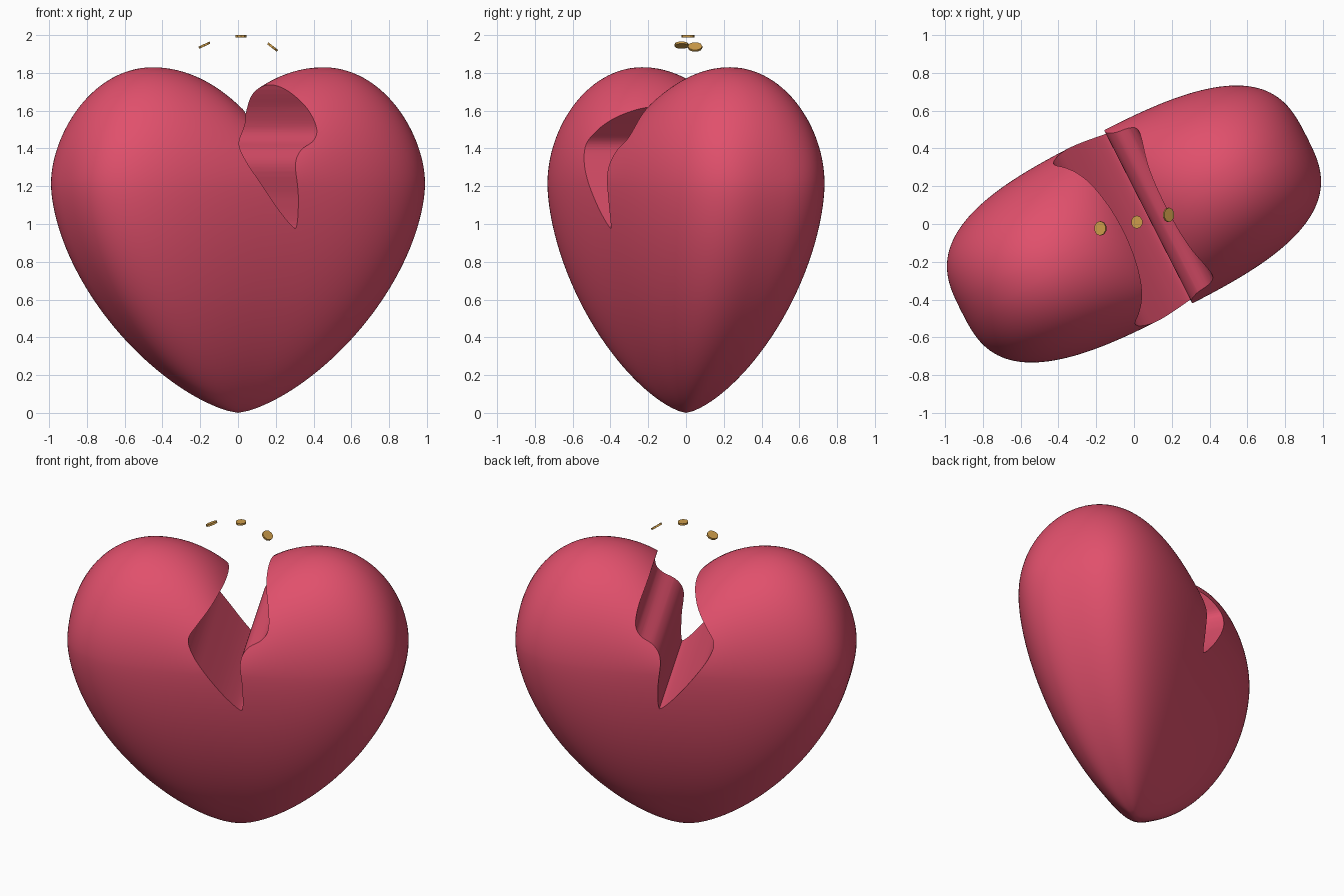
import bpy, math
from mathutils import Vector

if "Cube" in bpy.data.objects:
    bpy.data.objects.remove(bpy.data.objects["Cube"])

TURN = math.radians(27)                 # heart is turned about z
A, B, P = 1.025, 0.515, 3.0             # widest section: superellipse
Z0, H, PEAK = 1.21, 0.62, 0.507         # height of that section, lobe rise, lobe position
SIDES = 144


def material(name, rgb):
    m = bpy.data.materials.new(name)
    m.diffuse_color = (*rgb, 1)
    m.use_nodes = True
    m.node_tree.nodes["Principled BSDF"].inputs["Base Color"].default_value = m.diffuse_color
    return m


def make(name, verts, faces, mat):
    me = bpy.data.meshes.new(name)
    me.from_pydata(verts, [], faces)
    me.materials.append(mat)
    ob = bpy.data.objects.new(name, me)
    bpy.context.collection.objects.link(ob)
    return ob


def section(t):
    c, s = math.cos(t), math.sin(t)
    return (A * math.copysign(abs(c) ** (2 / P), c), B * math.copysign(abs(s) ** (2 / P), s))


def top_height(u, v):
    # two rounded lobes meeting in a valley at u = 0
    u = abs(u)
    d = (u - PEAK) / (A - PEAK) if u > PEAK else (PEAK - u) / 0.6
    ridge = H * math.sqrt(max(0, 1 - d * d))
    half = B * max(1e-9, 1 - (u / A) ** P) ** (1 / P)
    return Z0 + ridge * math.sqrt(max(0, 1 - min(1, abs(v) / half) ** 2))


def smooth_loop(pts, n=6):
    out = []
    for i in range(len(pts)):
        a, b, c, d = (Vector(pts[(i + k - 1) % len(pts)]) for k in range(4))
        for j in range(n):
            t = j / n
            out.append(0.5 * (2 * b + (c - a) * t + (2 * a - 5 * b + 4 * c - d) * t * t
                              + (3 * b - a - 3 * c + d) * t ** 3))
    return out


red = material("red", (0.75, 0.08, 0.15))
gold = material("gold", (0.62, 0.34, 0.07))

# heart body: tapered rings below, lobed dome above
outline = [section(2 * math.pi * i / SIDES) for i in range(SIDES)]
verts, rings = [(0, 0, 0)], 0
for i in range(1, 41):
    z = Z0 * (i / 40) ** 1.3
    s = (1 - (1 - z / Z0) ** 1.7) ** 0.69
    verts += [(u * s, v * s, z) for u, v in outline]
    rings += 1
for i in range(1, 48):
    r = math.cos(i / 48 * math.pi / 2)
    verts += [(u * r, v * r, top_height(u * r, v * r)) for u, v in outline]
    rings += 1
verts.append((0, 0, top_height(0, 0)))
last, faces = len(verts) - 1, []
for i in range(SIDES):
    j = (i + 1) % SIDES
    faces.append((0, 1 + j, 1 + i))
    for k in range(rings - 1):
        a, b = 1 + k * SIDES, 1 + (k + 1) * SIDES
        faces.append((a + i, a + j, b + j, b + i))
    e = 1 + (rings - 1) * SIDES
    faces.append((e + i, e + j, last))
heart = make("heart", verts, faces, red)

# jagged crack profile (u, z), pushed through the whole thickness
crack = smooth_loop([
    (0.075, 0.985), (0.098, 1.0), (0.098, 1.14), (0.085, 1.30), (0.125, 1.385), (0.21, 1.44),
    (0.245, 1.50), (0.235, 1.60), (0.19, 1.74), (0.16, 1.95), (0.0, 1.95), (-0.04, 1.68),
    (-0.095, 1.605), (-0.19, 1.495), (-0.235, 1.42), (-0.205, 1.33), (-0.13, 1.22), (-0.02, 1.08)])
n = len(crack)
cv = [(p.x, y, p.y) for y in (-0.8, 0.8) for p in crack]
cf = [tuple(range(n)), tuple(reversed(range(n, 2 * n)))]
cf += [((i + 1) % n, i, n + i, n + (i + 1) % n) for i in range(n)]
cutter = make("crack_cutter", cv, cf, red)
cutter.hide_render = True

cut = heart.modifiers.new("crack", 'BOOLEAN')
cut.operation, cut.solver, cut.object = 'DIFFERENCE', 'EXACT', cutter
bpy.context.view_layer.objects.active = heart
bpy.ops.object.select_all(action='DESELECT')
heart.select_set(True)
bpy.ops.object.modifier_apply(modifier="crack")
bpy.data.objects.remove(cutter)
bpy.ops.object.shade_smooth_by_angle(angle=math.radians(35))
heart.rotation_euler.z = TURN

# little gold chips floating above the crack
for name, loc, tilt, r in (("chip_left", (-0.178, -0.023, 1.947), -25, 0.034),
                           ("chip_middle", (0.015, 0.01, 1.994), 0, 0.031),
                           ("chip_right", (0.183, 0.048, 1.937), 38, 0.034)):
    bpy.ops.mesh.primitive_cylinder_add(vertices=10, radius=r, depth=0.012, location=loc,
                                        rotation=(0, math.radians(tilt), 0))
    chip = bpy.context.object
    chip.name = name
    chip.scale.y = 1.12
    chip.data.materials.append(gold)
